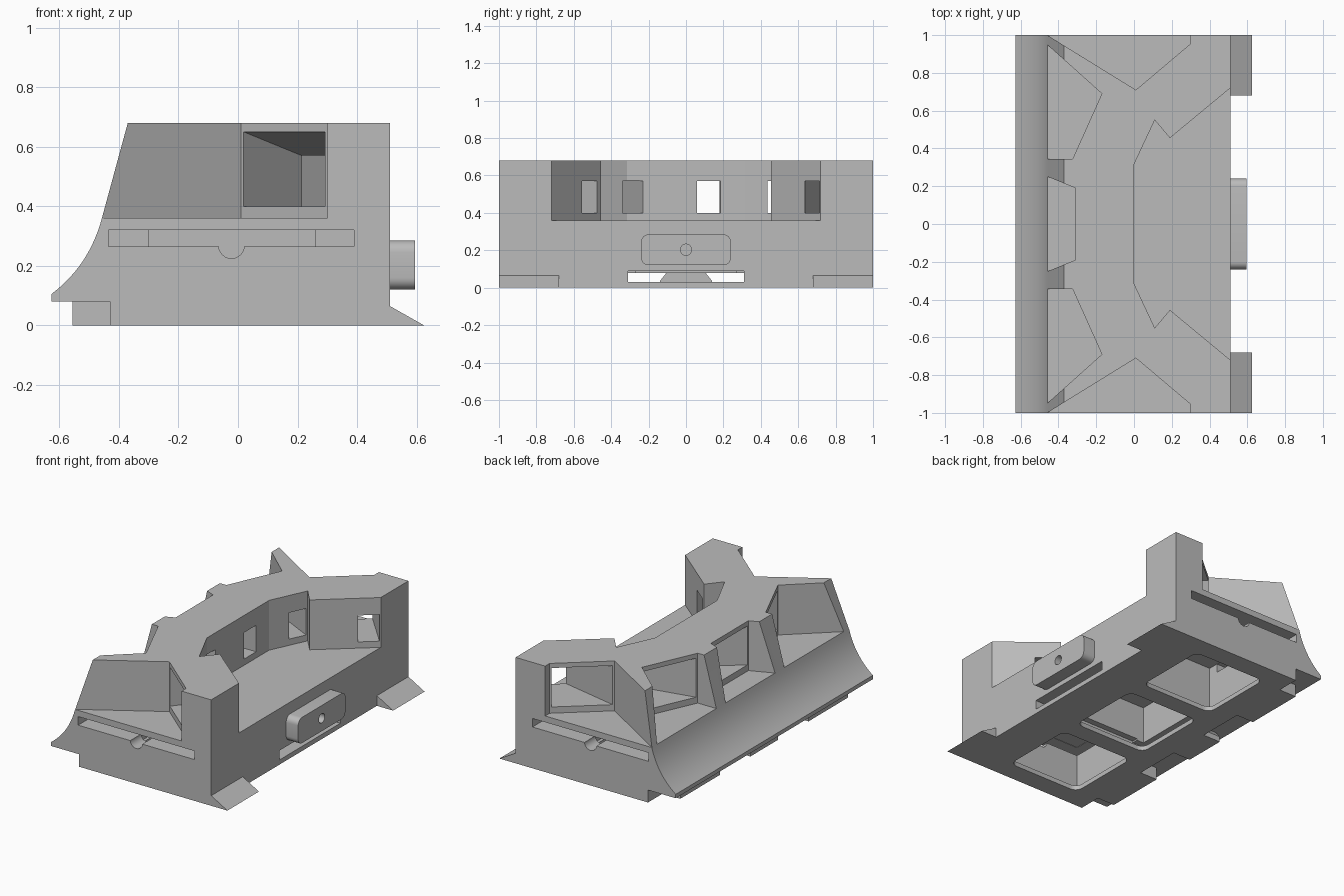
import bpy, bmesh, math
from mathutils import Vector

old = bpy.data.objects.get("Cube")
if old:
    bpy.data.objects.remove(old, do_unlink=True)

grey = bpy.data.materials.new("stone_grey")
grey.use_nodes = True
grey.diffuse_color = (0.5, 0.5, 0.5, 1)
grey.node_tree.nodes["Principled BSDF"].inputs["Base Color"].default_value = (0.5, 0.5, 0.5, 1)


def finish(name, bm):
    bmesh.ops.recalc_face_normals(bm, faces=bm.faces)
    mesh = bpy.data.meshes.new(name)
    bm.to_mesh(mesh)
    bm.free()
    mesh.materials.append(grey)
    obj = bpy.data.objects.new(name, mesh)
    bpy.context.collection.objects.link(obj)
    return obj


def prism(name, outline, lo, hi, axis="z"):
    """Extrude a 2D outline along one axis."""
    place = {"x": lambda a, b, h: (h, a, b),
             "y": lambda a, b, h: (a, h, b),
             "z": lambda a, b, h: (a, b, h)}[axis]
    bm = bmesh.new()
    ends = [[bm.verts.new(place(a, b, h)) for a, b in outline] for h in (lo, hi)]
    bm.faces.new(ends[0])
    bm.faces.new(ends[1])
    for i in range(len(outline)):
        j = (i + 1) % len(outline)
        bm.faces.new((ends[0][i], ends[0][j], ends[1][j], ends[1][i]))
    return finish(name, bm)


def rect(a0, a1, b0, b1):
    return [(a0, b0), (a1, b0), (a1, b1), (a0, b1)]


def circle(a, b, r, n=24):
    return [(a + r * math.cos(math.tau * i / n), b + r * math.sin(math.tau * i / n)) for i in range(n)]


def rounded(a0, a1, b0, b1, r, n=6):
    pts = []
    corners = ((a1 - r, b1 - r), (a0 + r, b1 - r), (a0 + r, b0 + r), (a1 - r, b0 + r))
    for k, (a, b) in enumerate(corners):
        for i in range(n + 1):
            t = math.pi / 2 * (k + i / n)
            pts.append((a + r * math.cos(t), b + r * math.sin(t)))
    return pts


def flip(pts):
    return [(x, -y) for x, y in pts]


def cut(target, cutter):
    cutter.hide_render = True
    mod = target.modifiers.new("cut", "BOOLEAN")
    mod.operation = "DIFFERENCE"
    mod.solver = "EXACT"
    mod.object = cutter
    bpy.context.view_layer.objects.active = target
    bpy.ops.object.modifier_apply(modifier=mod.name)
    bpy.data.objects.remove(cutter, do_unlink=True)


def embrasure(outer, inner):
    """Opening that narrows from a wide outer wall to a small window."""
    bm = bmesh.new()
    p = [Vector(v) for v in outer]
    p = [p[0].lerp(p[1], 0.03), p[1].lerp(p[0], 0.03)]
    for a, b in zip(p, [Vector(v) for v in inner]):
        for za, zb in ((0.40, 0.40), (0.65, 0.57)):
            s, e = Vector((*a, za)), Vector((*b, zb))
            bm.verts.new(s.lerp(e, -0.03))
            bm.verts.new(s.lerp(e, 1.04))
    bmesh.ops.convex_hull(bm, input=bm.verts)
    return finish("cutter", bm)


# Main body: side profile with a concave flared foot and a sloped face
start, ctrl, end = Vector((-0.627, 0.105)), Vector((-0.5, 0.2)), Vector((-0.457, 0.36))
flare = []
for i in range(15):
    t = i / 14
    flare.append(tuple(start * (1 - t) ** 2 + ctrl * (2 * t * (1 - t)) + end * t * t))
profile = [(0.51, 0), (0.51, 0.68), (-0.37, 0.68)] + flare[::-1] + [(-0.627, 0.08), (-0.43, 0.08), (-0.43, 0)]
body = prism("wall_body", profile, -1, 1, "y")

# Recesses around the upper wall, down to the terrace floor
inner_court = [(0.7, -0.877), (0.19, -0.455), (0.11, -0.55), (0, -0.315),
               (0, 0.315), (0.11, 0.55), (0.19, 0.455), (0.7, 0.877)]
middle_bay = [(-0.7, -0.25), (-0.455, -0.25), (-0.31, -0.19), (-0.31, 0.19), (-0.455, 0.25), (-0.7, 0.25)]
side_bay = [(-0.7, 0.95), (-0.46, 0.95), (-0.17, 0.69), (-0.325, 0.345), (-0.7, 0.345)]
end_bay = [(-0.7, 1.0), (-0.46, 1.0), (0.01, 0.71), (0.30, 0.955), (0.30, 1.2), (-0.7, 1.2)]
for shape in (inner_court, middle_bay, side_bay, flip(side_bay), end_bay, flip(end_bay)):
    cut(body, prism("cutter", shape, 0.36, 0.9))

# Five tapering windows
side_wall = [(-0.325, 0.345), (-0.17, 0.69)]
end_wall = [(0.01, 0.71), (0.30, 0.955)]
for outer, inner in (
        ([(-0.31, -0.19), (-0.31, 0.19)], [(0, 0.06), (0, 0.185)]),
        (side_wall, [(0.055, 0.435), (0.105, 0.54)]),
        (flip(side_wall), [(0, -0.23), (0.012, -0.34)]),
        (end_wall, [(0.407, 0.635), (0.504, 0.715)]),
        (flip(end_wall), [(0.214, -0.475), (0.311, -0.555)])):
    cut(body, embrasure(outer, inner))

# Three hollow chambers with rounded openings in the underside
for y in (-0.62, 0, 0.62):
    cut(body, prism("cutter", rect(-0.30, 0.26, y - 0.27, y + 0.27), 0.03, 0.322))
    cut(body, prism("cutter", rounded(-0.28, 0.24, y - 0.25, y + 0.25, 0.05), -0.1, 0.05))

# Slots in both ends, each with a half-round notch, opening into the chambers
for s in (-1, 1):
    lo, hi = sorted((s * 0.42, s * 1.1))
    cut(body, prism("cutter", rect(-0.435, 0.39, 0.265, 0.32), lo, hi, "y"))
    cut(body, prism("cutter", circle(-0.022, 0.268, 0.043), lo, hi, "y"))

# Low passage from front to back of the base
cut(body, prism("cutter", rect(-0.31, 0.31, 0.03, 0.09), -0.25, 0.7, "x"))
cut(body, prism("cutter", rect(-0.31, 0.31, 0.03, 0.0795), -0.5, -0.2, "x"))

# Clip plate with a round hole
clip = prism("clip_plate", rounded(-0.24, 0.24, 0.12, 0.285, 0.04), 0.505, 0.595, "x")
cut(clip, prism("cutter", circle(0, 0.203, 0.03), 0.52, 0.7, "x"))

# Alignment wedges and tabs along the foot
parts = [body, clip]
for s, side in ((-1, "right"), (1, "left")):
    lo, hi = sorted((s * 0.68, s))
    parts.append(prism("foot_wedge_" + side, [(0.505, 0), (0.625, 0), (0.51, 0.065), (0.505, 0.065)], lo, hi, "y"))
    lo, hi = sorted((s * 0.45, s * 0.85))
    parts.append(prism("foot_tab_" + side, rect(-0.555, -0.425, 0, 0.085), lo, hi, "y"))
parts.append(prism("foot_tab_middle", [(-0.14, 0), (0.14, 0), (0.14, 0.035), (0.10, 0.085),
                                       (-0.10, 0.085), (-0.14, 0.035)], -0.555, -0.425, "x"))

# Smooth only the gentle curves
for obj in parts:
    bpy.ops.object.select_all(action="DESELECT")
    obj.select_set(True)
    bpy.context.view_layer.objects.active = obj
    bpy.ops.object.shade_smooth_by_angle(angle=math.radians(20))
